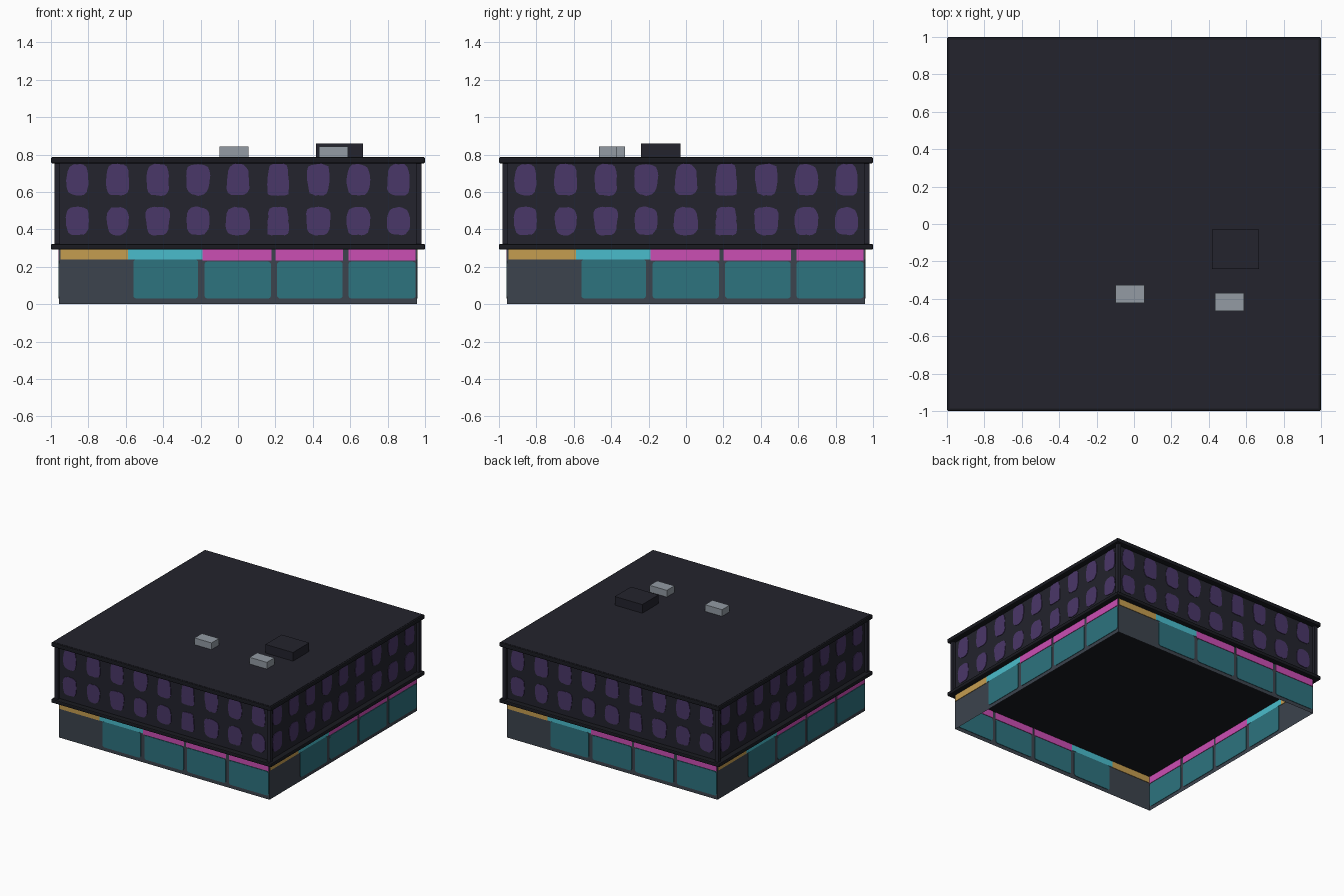
import bpy, bmesh, math, random
from mathutils import Matrix, Vector

if "Cube" in bpy.data.objects:
    bpy.data.objects.remove(bpy.data.objects["Cube"])

random.seed(4)


def mat(name, hexcode):
    c = [int(hexcode[i:i + 2], 16) / 255 for i in (0, 2, 4)]
    lin = [v / 12.92 if v <= 0.04045 else ((v + 0.055) / 1.055) ** 2.4 for v in c]
    m = bpy.data.materials.new(name)
    m.diffuse_color = (*lin, 1)
    m.use_nodes = True
    m.node_tree.nodes["Principled BSDF"].inputs["Base Color"].default_value = m.diffuse_color
    return m


NIGHT = mat("night wall", "23232D")
TRIM = mat("black trim", "191A20")
PURPLE = mat("purple window", "4A3768")
SLATE = mat("slate wall", "3C434D")
TEAL = mat("teal glass", "2D737F")
MAGENTA = mat("magenta sign", "CB4EB4")
GOLD = mat("gold sign", "C59D50")
CYAN = mat("cyan sign", "4ABCCC")
GREY = mat("grey metal", "939BA4")

WALL = 0.956  # distance of the walls from the centre


def finish(name, bm, material):
    bmesh.ops.recalc_face_normals(bm, faces=bm.faces)
    me = bpy.data.meshes.new(name)
    bm.to_mesh(me)
    bm.free()
    me.materials.append(material)
    ob = bpy.data.objects.new(name, me)
    bpy.context.collection.objects.link(ob)
    return ob


def box(name, lo, hi, material, bevel=0):
    bm = bmesh.new()
    lo, hi = Vector(lo), Vector(hi)
    bmesh.ops.create_cube(bm, size=1, matrix=Matrix.Translation((lo + hi) / 2)
                          @ Matrix.Diagonal((*(hi - lo), 1)))
    ob = finish(name, bm, material)
    if bevel:
        b = ob.modifiers.new("bevel", 'BEVEL')
        b.width, b.segments = bevel, 2
    return ob


def on_walls(name, outlines, material, thick=0.008):
    """Put flat (u, z) outlines on all four walls, as plates or plain sheets."""
    bm = bmesh.new()
    for k in range(4):
        turn = Matrix.Rotation(k * math.pi / 2, 3, 'Z')
        for pts in outlines:
            y0 = -WALL - thick / 2
            f = bm.faces.new([bm.verts.new(turn @ Vector((u, y0, z))) for u, z in pts])
            if thick:
                ext = bmesh.ops.extrude_face_region(bm, geom=[f], use_keep_orig=True)
                vs = [g for g in ext["geom"] if isinstance(g, bmesh.types.BMVert)]
                bmesh.ops.translate(bm, verts=vs, vec=turn @ Vector((0, thick, 0)))
    return finish(name, bm, material)


def rect(u0, u1, z0, z1):
    return [(u0, z0), (u1, z0), (u1, z1), (u0, z1)]


def rounded(u0, u1, z0, z1, r=0.018):
    pts = []
    for cu, cz, a0 in ((u1 - r, z1 - r, 0), (u0 + r, z1 - r, 90),
                       (u0 + r, z0 + r, 180), (u1 - r, z0 + r, 270)):
        for i in range(4):
            a = math.radians(a0 + 30 * i)
            pts.append((cu + r * math.cos(a), cz + r * math.sin(a)))
    return pts


def blob(u, z, w, h, power):
    """Uneven rounded window shape."""
    pts = []
    lean = random.uniform(-0.12, 0.12)
    for i in range(24):
        a = math.tau * i / 24
        c, s = math.cos(a), math.sin(a)
        k = (abs(c) ** power + abs(s) ** power) ** (-1 / power)
        k *= random.uniform(0.95, 1.02)
        pts.append((u + w / 2 * k * c * (1 + lean * s), z + h / 2 * k * s))
    return pts


# Street level: thin walls, open underneath
on_walls("street_wall", [rect(-WALL, WALL, 0, 0.295)], SLATE, 0)
bays = [(-0.56, -0.213, 0.24), (-0.18, 0.177, 0.228), (0.208, 0.56, 0.228), (0.59, 0.95, 0.228)]
on_walls("shop_window", [rounded(a, b, 0.03, top) for a, b, top in bays], TEAL)
on_walls("gold_sign", [rect(-0.95, -0.587, 0.238, 0.294)], GOLD)
on_walls("cyan_sign", [rect(-0.587, -0.19, 0.24, 0.294)], CYAN)
on_walls("magenta_sign", [rect(a, b, 0.233, 0.294) for a, b in
                          ((-0.19, 0.18), (0.2, 0.562), (0.59, 0.95))], MAGENTA)

# Upper storeys with two rows of nine windows
on_walls("upper_wall", [rect(-WALL, WALL, 0.3, 0.77)], NIGHT, 0)
windows = []
for row_z, height in ((0.665, 0.17), (0.444, 0.152)):
    for i in range(9):
        power = 8 if i == 5 else random.uniform(2.6, 4)
        width = 0.112 if i == 5 else random.uniform(0.118, 0.13)
        windows.append(blob((i - 4) * 0.2145, row_z, width, height, power))
on_walls("upper_window", windows, PURPLE)

# Corner posts
for sx in (-1, 1):
    for sy in (-1, 1):
        xs, ys = sorted((sx * 0.952, sx * 0.98)), sorted((sy * 0.952, sy * 0.98))
        box("corner_post", (xs[0], ys[0], 0.3), (xs[1], ys[1], 0.77), NIGHT)

# Ledge, cornice and roof
box("ledge", (-1, -1, 0.291), (1, 1, 0.322), TRIM, 0.008)
box("cornice", (-1, -1, 0.752), (1, 1, 0.786), TRIM, 0.008)
box("roof", (-0.986, -0.986, 0.78), (0.986, 0.986, 0.788), NIGHT)

# Rooftop equipment
box("roof_hatch", (0.418, -0.24, 0.78), (0.668, -0.03, 0.859), NIGHT)
box("vent_left", (-0.1, -0.422, 0.78), (0.055, -0.325, 0.843), GREY)
box("vent_right", (0.432, -0.466, 0.78), (0.588, -0.368, 0.843), GREY)
